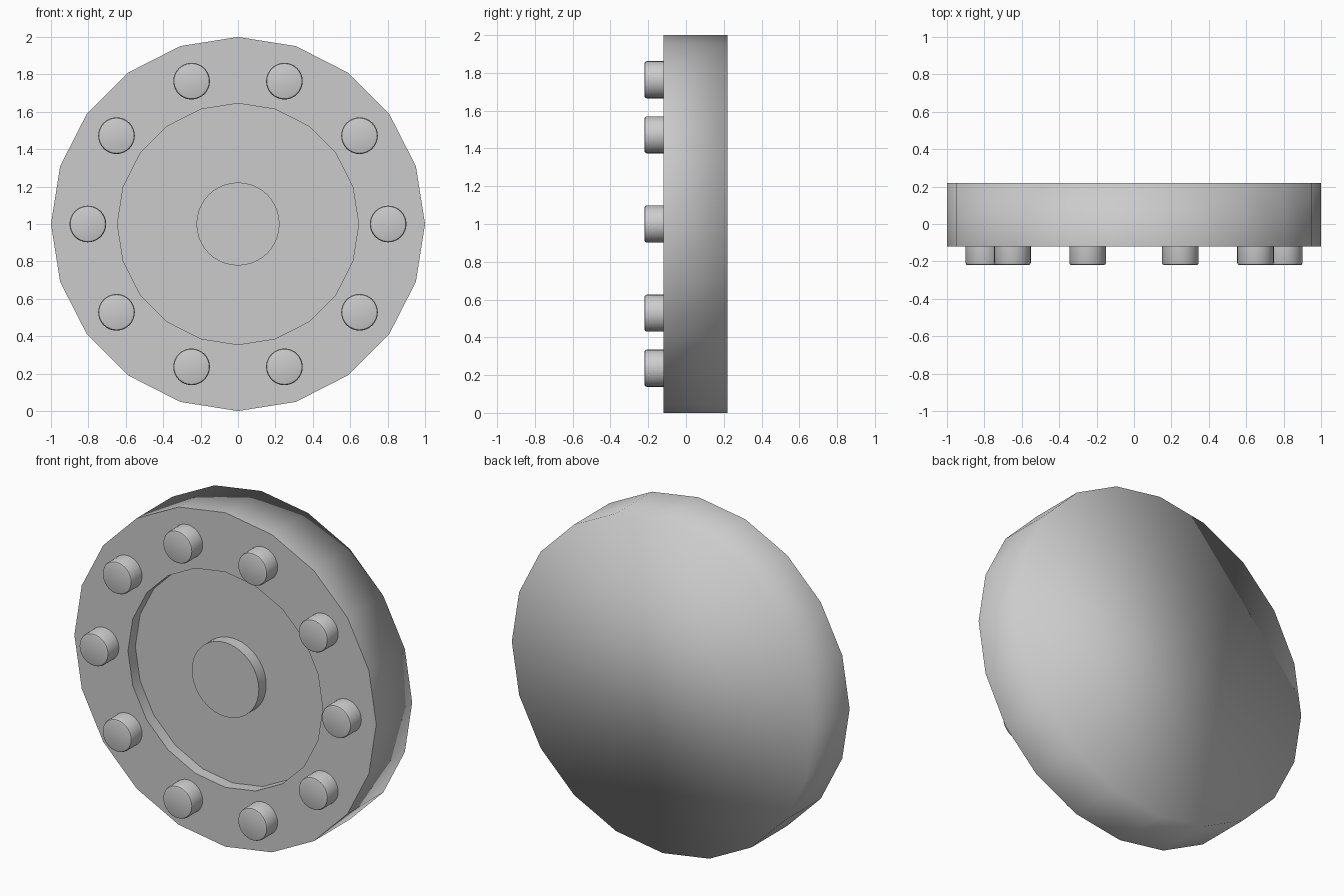
import bpy, bmesh
from math import sin, cos, pi, radians

if "Cube" in bpy.data.objects:
    bpy.data.objects.remove(bpy.data.objects["Cube"])

CZ = 1.0  # height of the wheel axis


def lathe(name, profile, sides):
    """Revolve (radius, y) points round the y axis and cap both ends."""
    bm = bmesh.new()
    rings = []
    for r, y in profile:
        rings.append([bm.verts.new((r * sin(2 * pi * i / sides), y,
                                    r * cos(2 * pi * i / sides)))
                      for i in range(sides)])
    for a, b in zip(rings, rings[1:]):
        for i in range(sides):
            j = (i + 1) % sides
            bm.faces.new((a[i], a[j], b[j], b[i]))
    bm.faces.new(rings[0])
    bm.faces.new(rings[-1])
    bmesh.ops.recalc_face_normals(bm, faces=bm.faces)
    me = bpy.data.meshes.new(name)
    bm.to_mesh(me)
    bm.free()
    ob = bpy.data.objects.new(name, me)
    bpy.context.collection.objects.link(ob)
    ob.location.z = CZ
    return ob


def smooth(ob, angle):
    me = ob.data
    me.polygons.foreach_set("use_smooth", [True] * len(me.polygons))
    me.set_sharp_from_angle(angle=radians(angle))


# Twenty-sided disc with a shallow round recess in the front
disc = lathe("disc", [(1.0, 0.22), (1.0, -0.12), (0.645, -0.12), (0.645, -0.05)], 20)
smooth(disc, 40)
# The back edge is shaded softly into the side
for e in disc.data.edges:
    if all(disc.data.vertices[v].co.y > 0.2 for v in e.vertices):
        e.use_edge_sharp = False

# Central hub, flush with the rim
hub = lathe("hub", [(0.222, -0.03), (0.222, -0.12)], 40)
smooth(hub, 40)

# Ten studs with softened ends round the rim
for k in range(10):
    a = 2 * pi * k / 10
    stud = lathe(f"stud_{k + 1}", [(0.098, -0.10), (0.098, -0.208),
                                   (0.094, -0.217), (0.086, -0.22)], 32)
    stud.location.x = 0.803 * cos(a)
    stud.location.z = CZ + 0.803 * sin(a)
    smooth(stud, 35)
